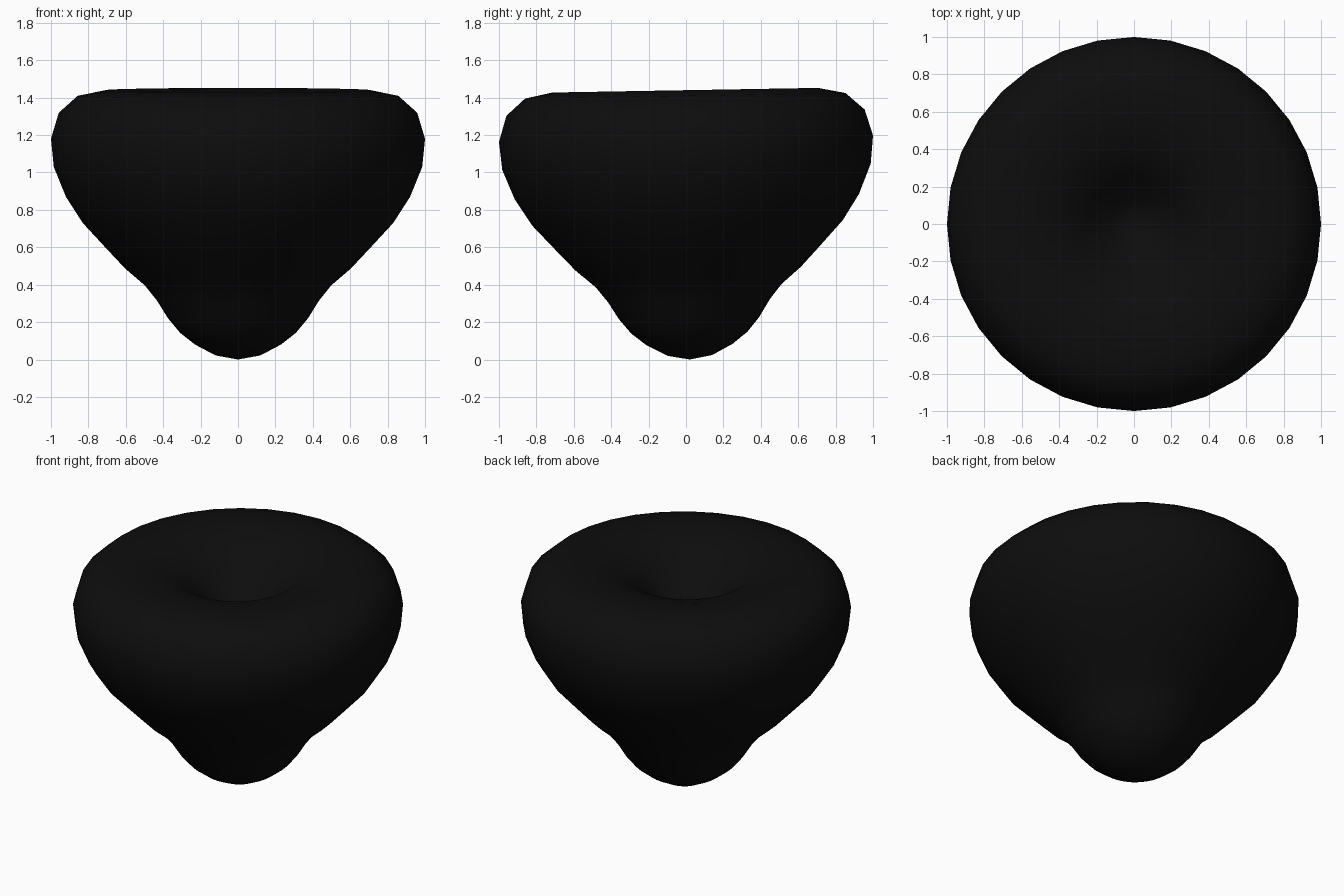
import bpy, bmesh, math
from mathutils import Matrix

if "Cube" in bpy.data.objects:
    bpy.data.objects.remove(bpy.data.objects["Cube"])

# Near-black material
mat = bpy.data.materials.new("soft_black")
mat.diffuse_color = (0.004, 0.004, 0.004, 1)
mat.use_nodes = True
mat.node_tree.nodes["Principled BSDF"].inputs["Base Color"].default_value = mat.diffuse_color

# Lathe profile (radius, height): rounded tip, flared bowl, rolled rim, dimple
profile = [(0.12, 0.022), (0.23, 0.08), (0.31, 0.143), (0.374, 0.22),
           (0.433, 0.315), (0.497, 0.395), (0.604, 0.487), (0.71, 0.6),
           (0.83, 0.73), (0.92, 0.87), (0.985, 1.03), (1.0, 1.18),
           (0.958, 1.32), (0.857, 1.41), (0.71, 1.44), (0.55, 1.43),
           (0.38, 1.38), (0.25, 1.28), (0.13, 1.155)]
BOTTOM, DIMPLE, SIDES = 0.0, 1.095, 32

bm = bmesh.new()
rings = []
for r, z in profile:
    rings.append([bm.verts.new((r * math.cos(2 * math.pi * i / SIDES),
                                r * math.sin(2 * math.pi * i / SIDES), z))
                  for i in range(SIDES)])
low = bm.verts.new((0, 0, BOTTOM))
top = bm.verts.new((0, 0, DIMPLE))
for i in range(SIDES):
    j = (i + 1) % SIDES
    for a, b in zip(rings, rings[1:]):
        bm.faces.new((a[i], a[j], b[j], b[i]))
    bm.faces.new((low, rings[0][j], rings[0][i]))
    bm.faces.new((top, rings[-1][i], rings[-1][j]))

# Slight backward lean, then centre and stand on the ground
bm.transform(Matrix.Rotation(math.radians(1.0), 4, 'X'))
ys = [v.co.y for v in bm.verts]
zs = [v.co.z for v in bm.verts]
bm.transform(Matrix.Translation((0, -(min(ys) + max(ys)) / 2, -min(zs))))
bmesh.ops.recalc_face_normals(bm, faces=bm.faces)
for f in bm.faces:
    f.smooth = True

mesh = bpy.data.meshes.new("dimpled_bulb")
bm.to_mesh(mesh)
bm.free()
mesh.materials.append(mat)
bpy.context.collection.objects.link(bpy.data.objects.new("dimpled_bulb", mesh))
